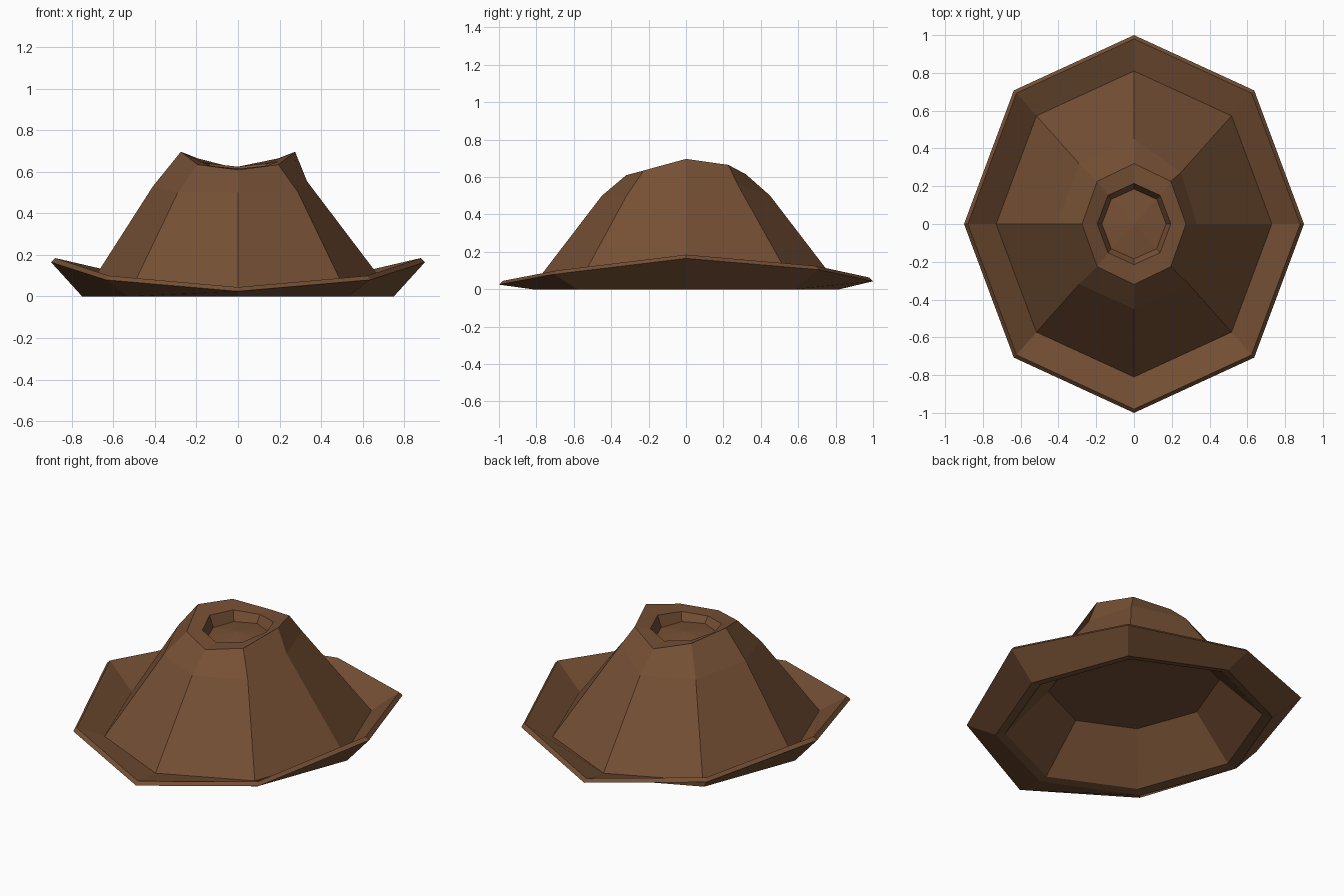
import bpy, bmesh
from math import cos, sin, pi

if "Cube" in bpy.data.objects:
    bpy.data.objects.remove(bpy.data.objects["Cube"])

SIDES = 8


def rise(front, front45, side, back45, back):
    """Heights round a ring, mirrored left to right, starting at +x."""
    return [side, back45, back, back45, side, front45, front, front45]


def ring(bm, rx, ry, heights, scales=None):
    """Eight-sided oval ring; scales can pull single corners inwards."""
    scales = scales or [1] * SIDES
    verts = []
    for i in range(SIDES):
        a = 2 * pi * i / SIDES
        verts.append(bm.verts.new((rx * cos(a) * scales[i],
                                   ry * sin(a) * scales[i], heights[i])))
    return verts


def bridge(bm, a, b):
    for i in range(SIDES):
        j = (i + 1) % SIDES
        bm.faces.new((a[i], a[j], b[j], b[i]))


felt = bpy.data.materials.new("brown_felt")
felt.diffuse_color = (0.18, 0.08, 0.035, 1)
felt.use_nodes = True
felt.node_tree.nodes["Principled BSDF"].inputs["Base Color"].default_value = felt.diffuse_color

bm = bmesh.new()
rim = rise(0.045, 0.10, 0.185, 0.125, 0.063)

rings = [
    # hollow inside of the crown
    ring(bm, 0.46, 0.51, [0.26] * SIDES),
    ring(bm, 0.69, 0.77, [0.01] * SIDES),
    # underside, edge and top of the curled brim
    ring(bm, 0.75, 0.82, [0.0] * SIDES),
    ring(bm, 0.90, 1.00, [z - 0.02 for z in rim]),
    ring(bm, 0.88, 0.98, rim),
    # crown base and uneven shoulder
    ring(bm, 0.73, 0.81, [0.03] * SIDES),
    ring(bm, 0.41, 0.45, [0.555, 0.565, 0.5, 0.5, 0.53, 0.5, 0.5, 0.5],
         [0.81, 0.86, 1, 1, 1, 1, 1, 1]),
    # pinched top edge and the dent inside it
    ring(bm, 0.275, 0.32, rise(0.61, 0.635, 0.697, 0.665, 0.615)),
    ring(bm, 0.195, 0.215, rise(0.615, 0.63, 0.65, 0.64, 0.625)),
    ring(bm, 0.17, 0.185, [0.58] * SIDES),
]
for lower, upper in zip(rings, rings[1:]):
    bridge(bm, lower, upper)

# inner ceiling and slightly domed dent floor
bm.faces.new(rings[0])
middle = bm.verts.new((0, 0, 0.6))
for i in range(SIDES):
    bm.faces.new((rings[-1][i], rings[-1][(i + 1) % SIDES], middle))

bmesh.ops.recalc_face_normals(bm, faces=bm.faces[:])
mesh = bpy.data.meshes.new("hat")
bm.to_mesh(mesh)
bm.free()
mesh.materials.append(felt)
hat = bpy.data.objects.new("hat", mesh)
bpy.context.collection.objects.link(hat)
